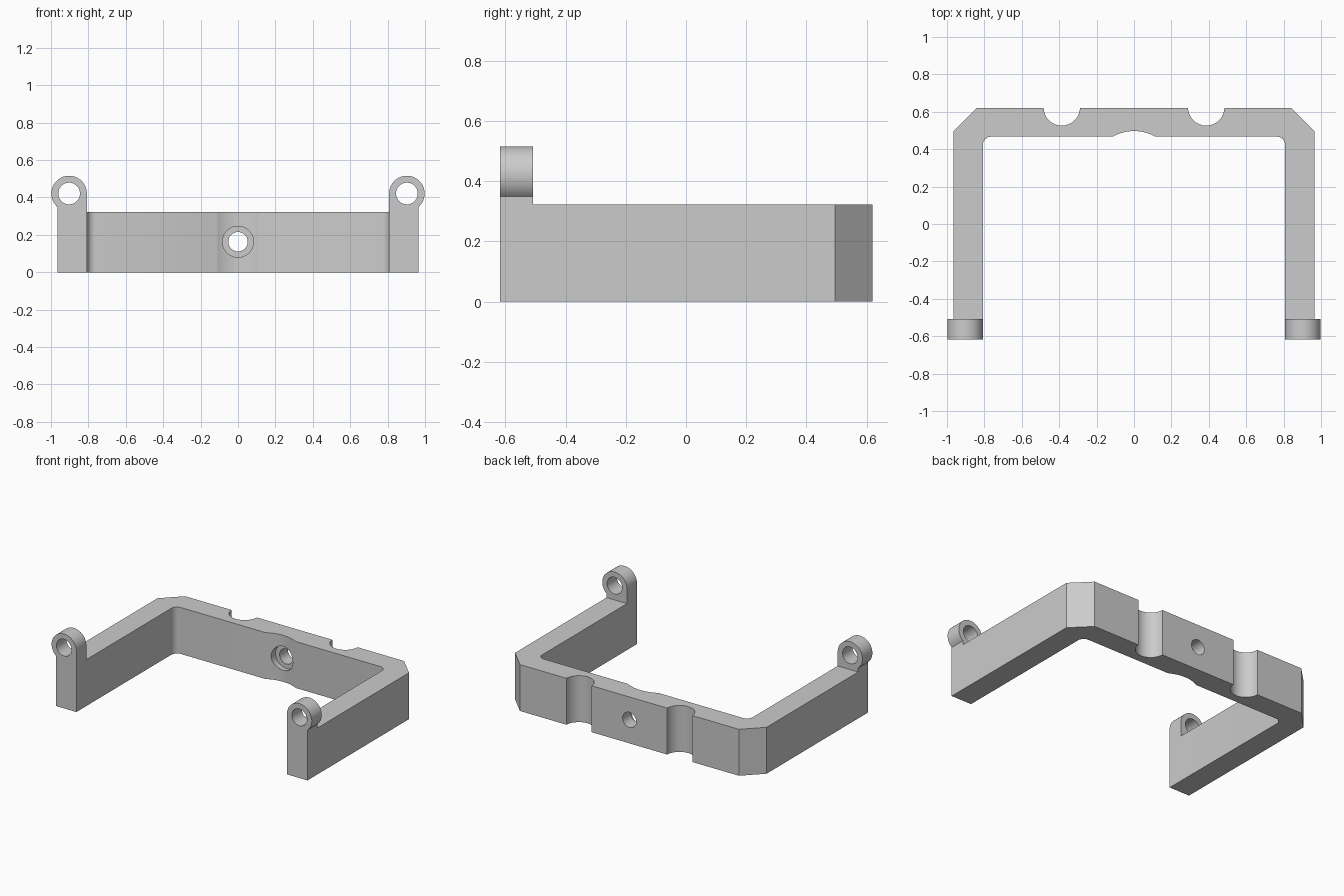
import bpy, bmesh
from math import sin, cos, pi, asin, atan2, radians
from mathutils import Matrix

cube = bpy.data.objects.get("Cube")
if cube:
    bpy.data.objects.remove(cube)

grey = bpy.data.materials.new("light grey")
grey.use_nodes = True
GREY = (0.6, 0.6, 0.6, 1)
grey.diffuse_color = GREY
grey.node_tree.nodes["Principled BSDF"].inputs["Base Color"].default_value = GREY

HEIGHT, FRONT, BACK = 0.322, -0.617, 0.62
INNER, OUTER, WALL = 0.808, 0.965, 0.467   # arm sides, inner face of the back bar
LUG_Y, LUG_X, LUG_Z, LUG_R = -0.508, 0.903, 0.421, 0.095


def arc(cx, cy, r, a0, a1, n):
    return [(cx + r * cos(a0 + (a1 - a0) * i / n), cy + r * sin(a0 + (a1 - a0) * i / n))
            for i in range(n + 1)]


def prism(name, outline, axis, start, end):
    """Extrude a closed outline along z, or an x-z outline along y."""
    place = (lambda u, v, w: (u, v, w)) if axis == "z" else (lambda u, v, w: (u, w, v))
    bm = bmesh.new()
    face = bm.faces.new([bm.verts.new(place(u, v, start)) for u, v in outline])
    moved = bmesh.ops.extrude_face_region(bm, geom=[face])["geom"]
    verts = [g for g in moved if isinstance(g, bmesh.types.BMVert)]
    bmesh.ops.translate(bm, verts=verts, vec=place(0, 0, end - start))
    bmesh.ops.recalc_face_normals(bm, faces=bm.faces)
    mesh = bpy.data.meshes.new(name)
    bm.to_mesh(mesh)
    bm.free()
    mesh.materials.append(grey)
    obj = bpy.data.objects.new(name, mesh)
    bpy.context.collection.objects.link(obj)
    return obj


def combine(target, tool, operation):
    """Apply a boolean and discard its tool."""
    mod = target.modifiers.new("boolean", "BOOLEAN")
    mod.operation, mod.solver, mod.object = operation, "EXACT", tool
    bpy.context.view_layer.objects.active = target
    bpy.ops.object.modifier_apply(modifier=mod.name)
    bpy.data.objects.remove(tool)


def drill(target, x, z, r, start, end):
    circle = arc(x, z, r, 0, 2 * pi, 48)[:-1]
    tool = prism("drill", circle, "y", start, end)
    tool.hide_render = True
    combine(target, tool, "DIFFERENCE")


# Right half of the plan: shallow hollow, filleted corner, arm, chamfer, rear notch
hollow_r, hollow_y = 0.235, 0.262
half_angle = asin(0.115 / hollow_r)
fillet = 0.045
half = arc(0, hollow_y, hollow_r, pi / 2, pi / 2 - half_angle, 12)
half += arc(INNER - fillet, WALL - fillet, fillet, pi / 2, 0, 8)
half += [(INNER, LUG_Y), (OUTER, LUG_Y), (OUTER, 0.495), (0.84, BACK)]
half += arc(0.386, BACK + 0.003, 0.097, -0.03, -pi + 0.03, 24)
half = [(x, min(y, BACK)) for x, y in half]
outline = half + [(-x, y) for x, y in reversed(half[1:])]
frame = prism("frame", outline, "z", 0, HEIGHT)

# Arm ends rising into drilled round lugs
reach = OUTER - LUG_X
dip = -(LUG_R ** 2 - reach ** 2) ** 0.5
lug = [(INNER, 0), (OUTER, 0)]
lug += arc(LUG_X, LUG_Z, LUG_R, atan2(dip, reach), pi, 40)
for side in (1, -1):
    end = prism("lug", [(side * x, z) for x, z in lug], "y", FRONT, LUG_Y)
    combine(frame, end, "UNION")
    drill(frame, side * LUG_X, LUG_Z, 0.058, FRONT - 0.1, LUG_Y + 0.1)

# Central screw hole with a counterbore on the inner side
drill(frame, 0, 0.163, 0.052, 0.3, 0.8)
drill(frame, 0, 0.163, 0.083, 0.3, 0.53)

bpy.ops.object.select_all(action="DESELECT")
frame.select_set(True)
bpy.context.view_layer.objects.active = frame
bpy.ops.object.shade_smooth_by_angle(angle=radians(30))
